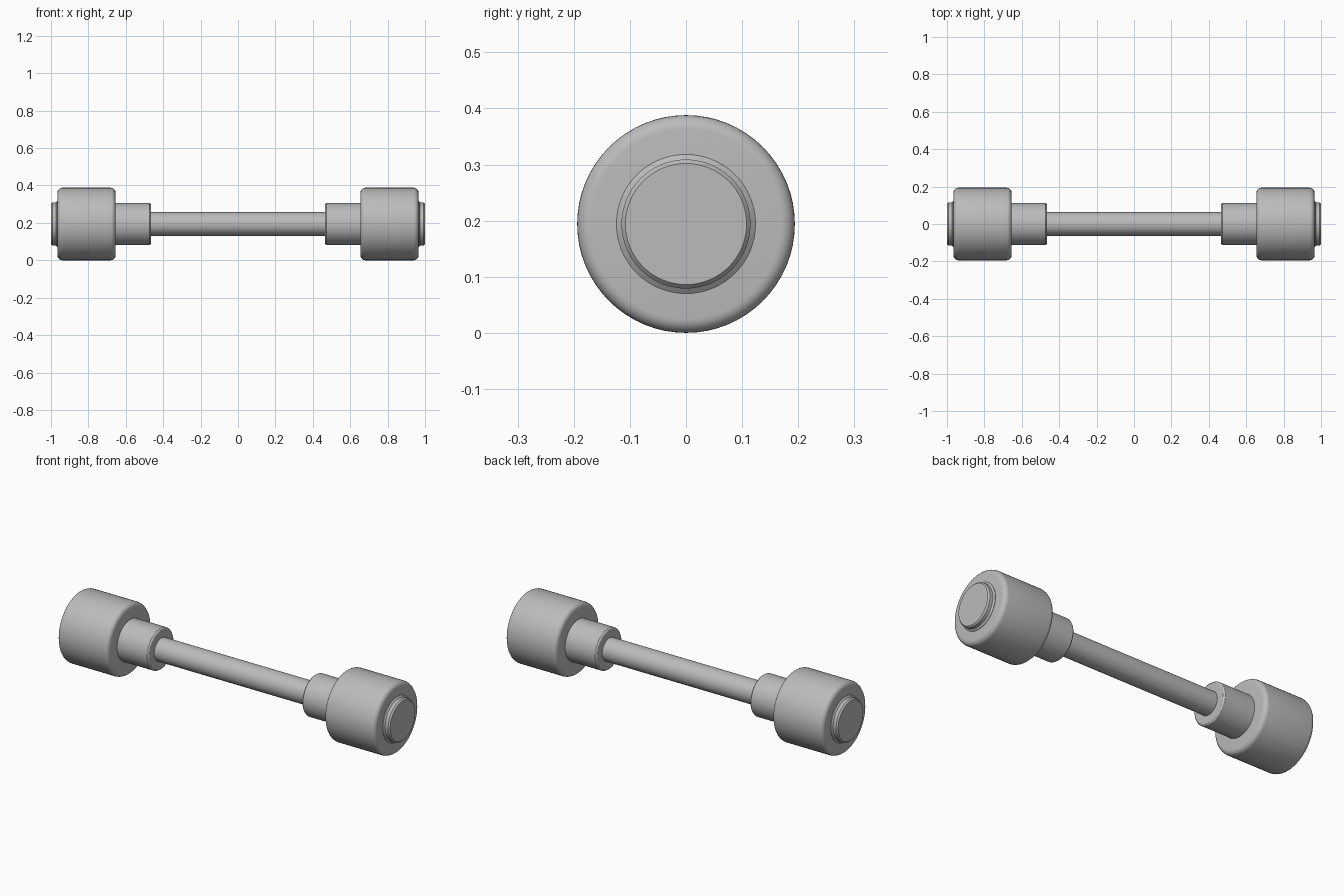
import bpy
import math

cube = bpy.data.objects.get("Cube")
if cube:
    bpy.data.objects.remove(cube, do_unlink=True)

AXIS_Z = 0.194
SIDES = 64

steel = bpy.data.materials.new("grey steel")
steel.use_nodes = True
grey = (0.5, 0.5, 0.5, 1)
steel.diffuse_color = grey
steel.node_tree.nodes["Principled BSDF"].inputs["Base Color"].default_value = grey


def arc(x, r, size, start, steps=6):
    """Quarter-round profile points about (x, r)."""
    angles = [math.radians(start - 90 * i / steps) for i in range(steps + 1)]
    return [(x + size * math.cos(a), r + size * math.sin(a)) for a in angles]


def lathe(name, profile, side=1):
    """Turn an (x, radius) profile around the bar axis."""
    if side < 0:
        profile = [(-x, r) for x, r in reversed(profile)]
    verts, faces = [], []
    for x, r in profile:
        for i in range(SIDES):
            a = 2 * math.pi * i / SIDES
            verts.append((x, r * math.cos(a), r * math.sin(a)))
    for j in range(len(profile) - 1):
        for i in range(SIDES):
            k = (i + 1) % SIDES
            a, b = j * SIDES, (j + 1) * SIDES
            faces.append((a + i, b + i, b + k, a + k)[::-1])
    last = (len(profile) - 1) * SIDES
    faces.append(tuple(range(SIDES))[::-1])
    faces.append(tuple(range(last, last + SIDES)))
    mesh = bpy.data.meshes.new(name)
    mesh.from_pydata(verts, [], faces)
    mesh.materials.append(steel)
    obj = bpy.data.objects.new(name, mesh)
    obj.location.z = AXIS_Z
    bpy.context.collection.objects.link(obj)
    bpy.ops.object.select_all(action="DESELECT")
    obj.select_set(True)
    bpy.context.view_layer.objects.active = obj
    bpy.ops.object.mode_set(mode="EDIT")
    bpy.ops.mesh.select_all(action="SELECT")
    bpy.ops.mesh.normals_make_consistent(inside=False)
    bpy.ops.object.mode_set(mode="OBJECT")
    bpy.ops.object.shade_smooth_by_angle(angle=math.radians(30))
    return obj


# Central grip bar
lathe("grip_bar", [(-0.5, 0.063), (0.5, 0.063)])

for side, label in ((1, "left"), (-1, "right")):
    # Inner collar with a small chamfer facing the grip
    lathe(label + "_collar",
          [(0.465, 0.104), (0.468, 0.109), (0.474, 0.113), (0.67, 0.113)], side)

    # Rounded weight
    edge = 0.025
    weight = arc(0.655 + edge, 0.194 - edge, edge, 180) + arc(0.965 - edge, 0.194 - edge, edge, 90)
    lathe(label + "_weight", weight, side)

    # End cap: flared foot, short wall and chamfered rim
    lathe(label + "_end_cap",
          [(0.955, 0.124), (0.967, 0.124), (0.974, 0.115), (0.992, 0.115), (1.0, 0.108)], side)
